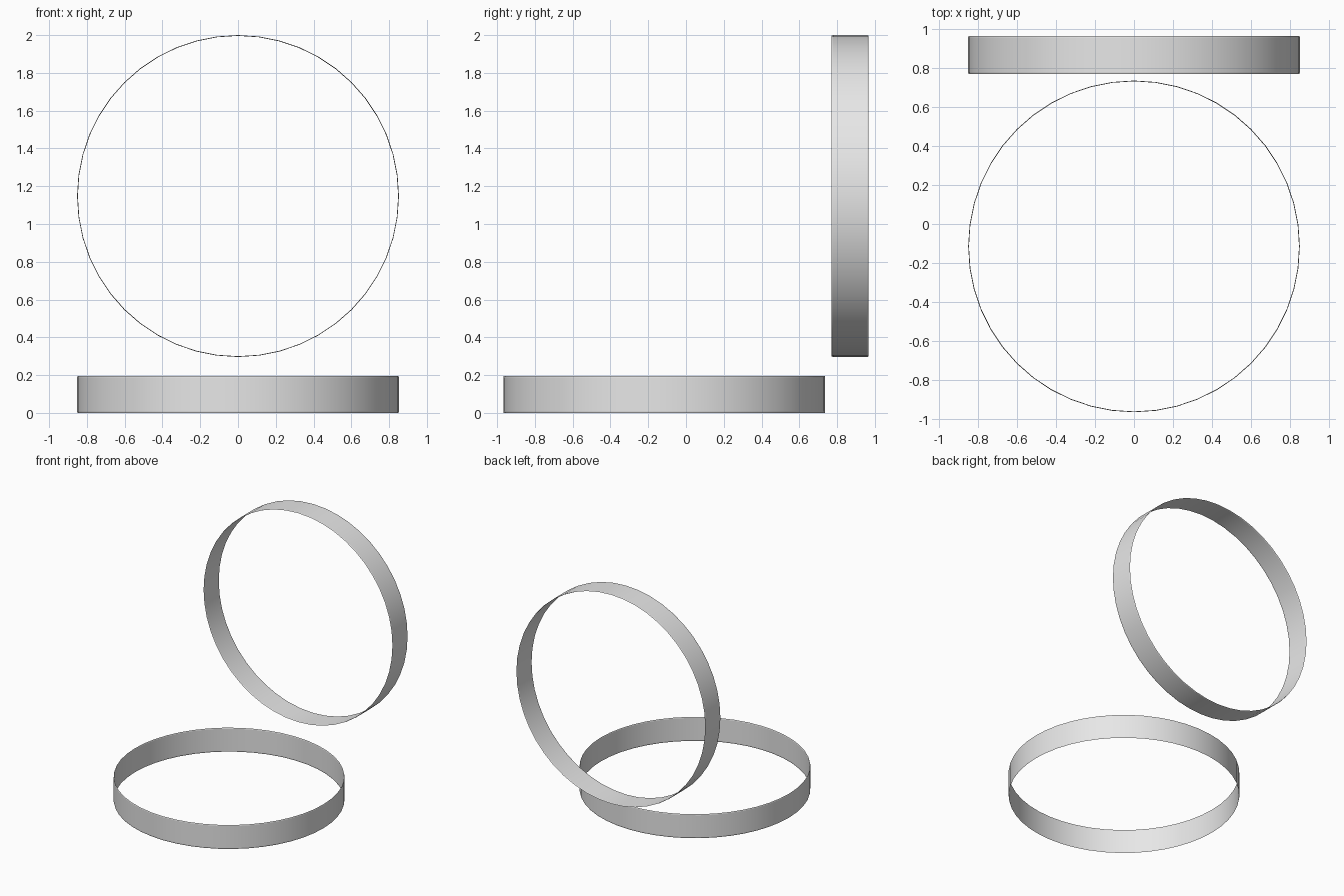
import bpy, bmesh, math
from mathutils import Matrix, Vector

cube = bpy.data.objects.get("Cube")
if cube:
    bpy.data.objects.remove(cube, do_unlink=True)

RADIUS, WIDTH, SEGMENTS = 0.852, 0.195, 48

grey = bpy.data.materials.new("light grey")
grey.use_nodes = True
colour = (0.8, 0.8, 0.8, 1)
grey.diffuse_color = colour
grey.node_tree.nodes["Principled BSDF"].inputs["Base Color"].default_value = colour


def band(name, location, tilt):
    """Thin hoop spun from a slim profile with tapered rims."""
    h, t, rim = WIDTH / 2, 0.002, 0.008
    profile = [(0, -h), (t, -h + rim), (t, h - rim),
               (0, h), (-t, h - rim), (-t, -h + rim)]
    bm = bmesh.new()
    rings = []
    for i in range(SEGMENTS):
        a = 2 * math.pi * i / SEGMENTS
        rings.append([bm.verts.new(((RADIUS - t + r) * math.cos(a),
                                    (RADIUS - t + r) * math.sin(a), z))
                      for r, z in profile])
    n = len(profile)
    for i in range(SEGMENTS):
        a, b = rings[i], rings[(i + 1) % SEGMENTS]
        for j in range(n):
            k = (j + 1) % n
            bm.faces.new((a[j], b[j], b[k], a[k]))
    bmesh.ops.transform(bm, verts=bm.verts,
                        matrix=Matrix.Translation(Vector(location)) @ Matrix.Rotation(tilt, 4, 'X'))
    bmesh.ops.recalc_face_normals(bm, faces=bm.faces)
    mesh = bpy.data.meshes.new(name)
    bm.to_mesh(mesh)
    bm.free()
    mesh.materials.append(grey)
    obj = bpy.data.objects.new(name, mesh)
    bpy.context.collection.objects.link(obj)
    bpy.ops.object.select_all(action='DESELECT')
    obj.select_set(True)
    bpy.context.view_layer.objects.active = obj
    bpy.ops.object.shade_smooth_by_angle(angle=math.radians(12))
    return obj


# Hoop lying flat on the ground
band("flat_ring", (0, -0.115, WIDTH / 2), 0)
# Hoop standing upright behind it
band("upright_ring", (0, 0.869, 2 - RADIUS), math.pi / 2)
